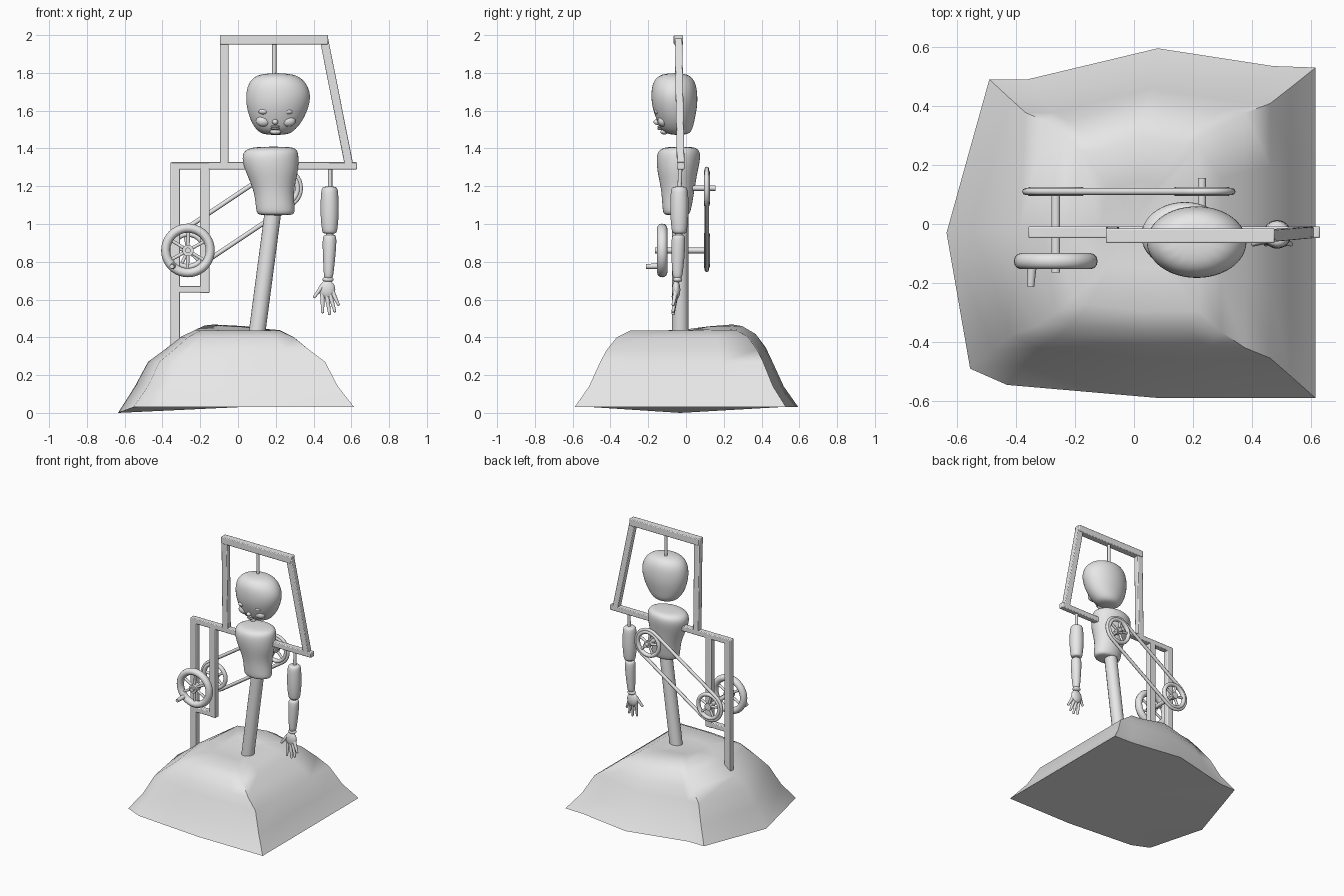
import bpy, bmesh, math
from mathutils import Vector, Matrix

if "Cube" in bpy.data.objects:
    bpy.data.objects.remove(bpy.data.objects["Cube"])

grey = bpy.data.materials.new("plain_grey")
grey.use_nodes = True
grey.diffuse_color = (0.8, 0.8, 0.8, 1)
grey.node_tree.nodes["Principled BSDF"].inputs["Base Color"].default_value = (0.8, 0.8, 0.8, 1)


def finish(name, bm, subsurf=0, bevel=0, angle=40):
    """Turn a bmesh into a shaded object."""
    bmesh.ops.recalc_face_normals(bm, faces=bm.faces)
    mesh = bpy.data.meshes.new(name)
    bm.to_mesh(mesh)
    bm.free()
    mesh.materials.append(grey)
    obj = bpy.data.objects.new(name, mesh)
    bpy.context.collection.objects.link(obj)
    bpy.ops.object.select_all(action='DESELECT')
    obj.select_set(True)
    bpy.context.view_layer.objects.active = obj
    bpy.ops.object.shade_smooth_by_angle(angle=math.radians(180 if subsurf else angle))
    if subsurf:
        obj.modifiers.new("round", 'SUBSURF').levels = subsurf
        obj.modifiers["round"].render_levels = subsurf
    if bevel:
        mod = obj.modifiers.new("soft_edges", 'BEVEL')
        mod.width, mod.segments = bevel, 2
    return obj


def along(a, b):
    """Matrix at the middle of a-b with z along it."""
    a, b = Vector(a), Vector(b)
    d = b - a
    side = Vector((0, 1, 0)) if abs(d.normalized().y) < 0.9 else Vector((1, 0, 0))
    z = d.normalized()
    x = side.cross(z).normalized()
    rot = Matrix((x, z.cross(x), z)).transposed().to_4x4()
    return Matrix.Translation((a + b) / 2) @ rot, d.length


def add_rod(bm, a, b, r1, r2=None, sides=16):
    m, length = along(a, b)
    bmesh.ops.create_cone(bm, cap_ends=True, segments=sides, radius1=r1,
                          radius2=r1 if r2 is None else r2, depth=length, matrix=m)


def rod(name, a, b, r1, r2=None):
    bm = bmesh.new()
    add_rod(bm, a, b, r1, r2)
    return finish(name, bm)


def beam(name, a, b, width=0.045, depth=0.04):
    bm = bmesh.new()
    m, length = along(a, b)
    bmesh.ops.create_cube(bm, size=1, matrix=m @ Matrix.Diagonal((width, depth, length, 1)))
    return finish(name, bm, bevel=0.005)


def add_ball(bm, centre, size):
    bmesh.ops.create_uvsphere(bm, u_segments=20, v_segments=12, radius=1,
                              matrix=Matrix.Translation(centre) @ Matrix.Diagonal((*size, 1)))


def skin(bm, rings):
    for low, high in zip(rings, rings[1:]):
        for i in range(len(low)):
            j = (i + 1) % len(low)
            bm.faces.new((low[i], low[j], high[j], high[i]))


def loft(name, sections, sides=16):
    """Rounded body through (z, x, y, half width, half depth)."""
    bm = bmesh.new()
    rings = []
    for z, x, y, rx, ry in sections:
        turn = [2 * math.pi * i / sides for i in range(sides)]
        rings.append([bm.verts.new((x + 1.025 * rx * math.cos(t), y + 1.025 * ry * math.sin(t), z))
                      for t in turn])
    skin(bm, rings)
    bm.faces.new(rings[0])
    bm.faces.new(rings[-1])
    return finish(name, bm, subsurf=2)


def add_torus(bm, centre, major, minor, depth, n=40, m=12):
    """Ring facing the front."""
    rings = []
    for i in range(n):
        a = 2 * math.pi * i / n
        ring = []
        for k in range(m):
            t = 2 * math.pi * k / m
            r = major + minor * math.cos(t)
            ring.append(bm.verts.new(Vector(centre) + Vector(
                (r * math.cos(a), depth * math.sin(t), r * math.sin(a)))))
        rings.append(ring)
    skin(bm, rings + rings[:1])


def wheel(name, centre, major, minor, depth, spokes, spoke_r, hub_r):
    bm = bmesh.new()
    c = Vector(centre)
    add_torus(bm, c, major, minor, depth)
    for i in range(spokes):
        a = 2 * math.pi * i / spokes + 0.5
        add_rod(bm, c, c + Vector((math.cos(a), 0, math.sin(a))) * major, spoke_r, sides=10)
    add_rod(bm, c - Vector((0, depth, 0)), c + Vector((0, depth, 0)), hub_r)
    return finish(name, bm)


# Rocky mound
outline = [(-0.635, -0.03), (-0.555, -0.49), (-0.43, -0.545), (0.09, -0.59), (0.4, -0.59),
           (0.615, -0.59), (0.615, -0.3), (0.615, 0.25), (0.615, 0.53), (0.47, 0.535),
           (0.08, 0.595), (-0.36, 0.49), (-0.49, 0.49)]
steps = [(0.03, 1, 1), (0.14, 0.86, 0.87), (0.27, 0.75, 0.77), (0.335, 0.61, 0.71),
         (0.4, 0.48, 0.62), (0.435, 0.36, 0.5), (0.435, 0.18, 0.25)]
bm = bmesh.new()
rings = []
for z, sx, sy in steps:
    ring = []
    for x, y in outline:
        hump = 0.035 * math.exp(-((x * sx + 0.08) ** 2 + (y * sy - 0.25) ** 2) / 0.04) if z > 0.3 else 0
        ring.append(bm.verts.new((x * sx, y * sy, z + hump)))
    rings.append(ring)
rings[0][0].co.z = 0
skin(bm, rings)
for ring, z in ((rings[0], 0.03), (rings[-1], 0.43)):
    tip = bm.verts.new((0, 0, z))
    for i in range(len(ring)):
        bm.faces.new((ring[i - 1], ring[i], tip))
finish("mound", bm, angle=60)

# Wooden frame
Y, T = -0.028, -0.04
beam("cross_bar", (-0.357, Y, 1.308), (0.63, Y, 1.308), 0.038)
beam("outer_post", (-0.332, Y, 0.22), (-0.332, Y, 1.326), 0.052)
beam("inner_post", (-0.176, Y, 0.635), (-0.176, Y, 1.31), 0.05)
beam("lower_brace", (-0.34, Y, 0.655), (-0.152, Y, 0.655), 0.036)
beam("upper_post", (-0.073, Y, 1.3), (-0.073, T, 1.99))
beam("top_bar", (-0.095, T, 1.975), (0.476, T, 1.975), 0.05, 0.05)
beam("slanted_post", (0.455, T, 1.98), (0.59, Y, 1.3))

# Support pole and hanging rods
rod("support_pole", (0.095, -0.03, 0.38), (0.187, -0.03, 1.08), 0.044)
rod("head_rod", (0.192, T, 1.77), (0.192, T, 1.97), 0.011)
rod("arm_rod", (0.488, -0.035, 1.17), (0.488, -0.03, 1.3), 0.011)

# Torso
loft("torso", [(1.045, 0.2, -0.05, 0.088, 0.06), (1.06, 0.2, -0.05, 0.105, 0.075),
               (1.17, 0.19, -0.042, 0.1, 0.085), (1.27, 0.18, -0.046, 0.138, 0.105),
               (1.35, 0.17, -0.04, 0.152, 0.118), (1.395, 0.175, -0.037, 0.14, 0.108),
               (1.41, 0.19, -0.03, 0.09, 0.065)])

# Head and face
loft("head", [(1.47, 0.2, -0.04, 0.065, 0.05), (1.5, 0.2, -0.05, 0.105, 0.085),
              (1.55, 0.205, -0.055, 0.14, 0.1), (1.62, 0.21, -0.06, 0.165, 0.12),
              (1.69, 0.214, -0.062, 0.173, 0.123), (1.76, 0.207, -0.063, 0.148, 0.112),
              (1.8, 0.205, -0.06, 0.085, 0.065)])
bm = bmesh.new()
for x in (0.135, 0.265):
    add_ball(bm, (x, -0.147, 1.595), (0.026, 0.02, 0.015))
    add_ball(bm, (x, -0.122, 1.545), (0.04, 0.028, 0.03))
add_ball(bm, (0.197, -0.152, 1.54), (0.016, 0.02, 0.015))
for z in (1.516, 1.505):
    add_ball(bm, (0.197, -0.138, z), (0.024, 0.014, 0.007))
add_ball(bm, (0.198, -0.115, 1.488), (0.03, 0.02, 0.015))
finish("face_features", bm)

# Jointed arm
loft("upper_arm", [(0.948, 0.485, -0.035, 0.034, 0.034), (0.96, 0.485, -0.035, 0.04, 0.04),
                   (1.05, 0.485, -0.035, 0.05, 0.05), (1.18, 0.485, -0.035, 0.046, 0.047),
                   (1.2, 0.485, -0.035, 0.036, 0.036)])
loft("forearm", [(0.705, 0.478, -0.045, 0.022, 0.022), (0.74, 0.48, -0.045, 0.026, 0.028),
                 (0.84, 0.483, -0.042, 0.034, 0.036), (0.93, 0.485, -0.04, 0.038, 0.037),
                 (0.945, 0.485, -0.04, 0.028, 0.028)])
rod("elbow_pin", (0.485, -0.038, 0.93), (0.485, -0.038, 0.96), 0.02)

# Hand with fingers
bm = bmesh.new()
add_ball(bm, (0.477, -0.045, 0.706), (0.03, 0.025, 0.016))
add_ball(bm, (0.472, -0.052, 0.652), (0.043, 0.022, 0.05))
fingers = [((0.445, 0.67), (0.405, 0.615)), ((0.447, 0.63), (0.448, 0.535)),
           ((0.47, 0.62), (0.485, 0.525)), ((0.487, 0.625), (0.512, 0.54)),
           ((0.5, 0.64), (0.531, 0.575))]
for (x, z), (tx, tz) in fingers:
    tip = (tx, -0.068, tz)
    add_rod(bm, (x, -0.055, z), tip, 0.013, 0.008, 10)
    add_ball(bm, tip, (0.008, 0.008, 0.008))
finish("hand", bm)

# Crank wheel, pulleys and axles
low, high = Vector((-0.265, 0.11, 0.86)), Vector((0.23, 0.11, 1.19))
wheel("crank_wheel", (low.x, -0.126, low.z), 0.118, 0.024, 0.027, 6, 0.009, 0.03)
for name, c in (("lower_pulley", low), ("upper_pulley", high)):
    wheel(name, c, 0.086, 0.014, 0.016, 5, 0.009, 0.025)
rod("lower_axle", (low.x, -0.165, low.z), (low.x, 0.125, low.z), 0.015)
rod("upper_axle", (high.x, 0.02, high.z), (high.x, 0.155, high.z), 0.014)
rod("crank_handle", (-0.345, -0.13, 0.778), (-0.35, -0.212, 0.775), 0.017, 0.012)

# Drive belt round both pulleys
tilt = math.atan2(high.z - low.z, high.x - low.x)
path = []
for c, start in ((low, tilt + math.pi / 2), (high, tilt - math.pi / 2)):
    for i in range(17):
        a = start + math.pi * i / 16
        path.append(c + Vector((math.cos(a), 0, math.sin(a))) * 0.102)
curve = bpy.data.curves.new("drive_belt", 'CURVE')
curve.dimensions = '3D'
curve.bevel_depth = 0.012
curve.bevel_resolution = 2
spline = curve.splines.new('POLY')
spline.points.add(len(path) - 1)
for p, co in zip(spline.points, path):
    p.co = (*co, 1)
spline.use_cyclic_u = True
curve.materials.append(grey)
bpy.context.collection.objects.link(bpy.data.objects.new("drive_belt", curve))
